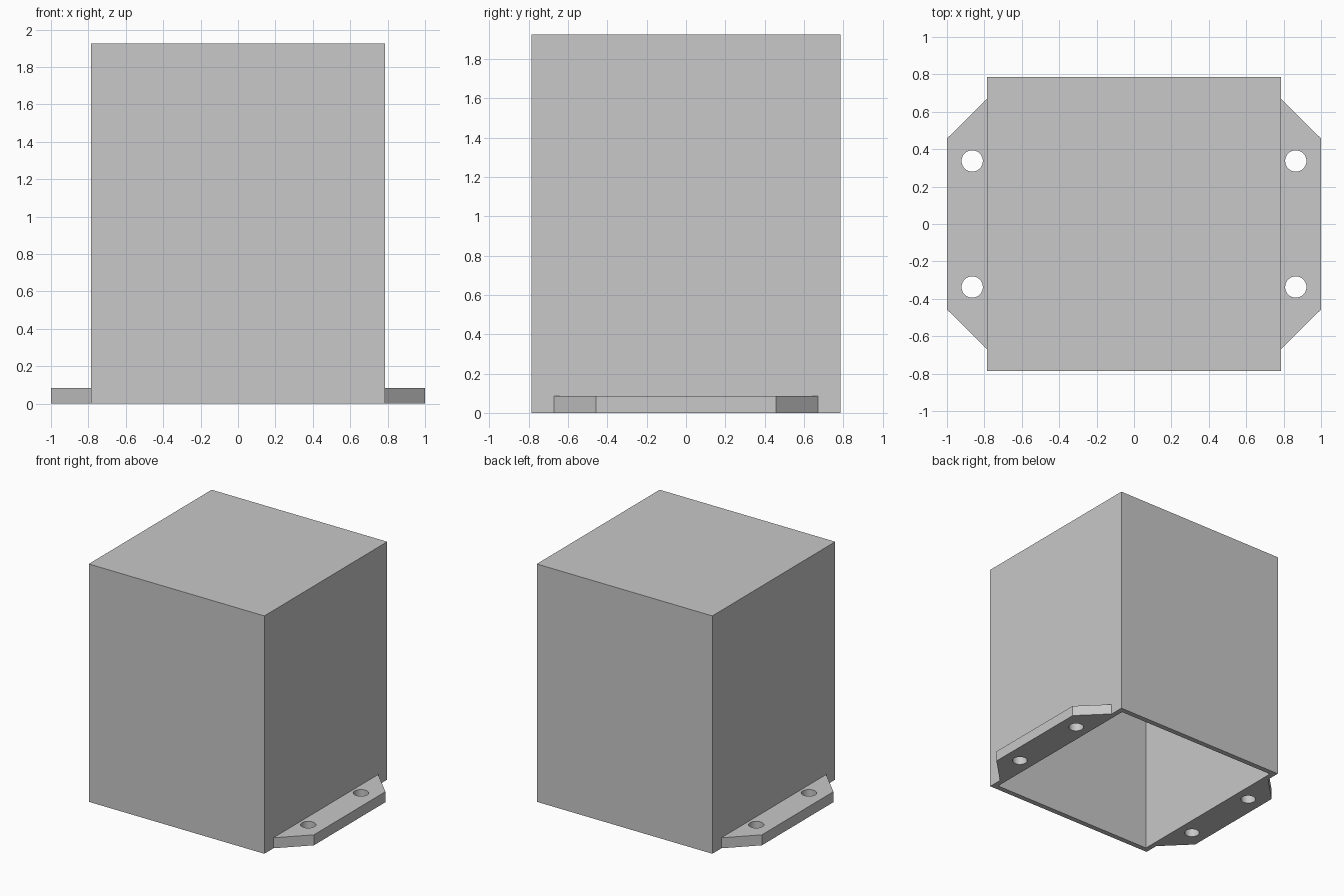
import bpy
import bmesh
import math

cube = bpy.data.objects.get("Cube")
if cube:
    bpy.data.objects.remove(cube, do_unlink=True)

HALF = 0.786      # half width of the housing
HEIGHT = 1.925
WALL = 0.043
FLANGE = 0.085    # flange thickness
HOLE_X, HOLE_Y, HOLE_R = 0.865, 0.337, 0.057

grey = bpy.data.materials.new("light_grey")
grey.use_nodes = True
colour = (0.58, 0.58, 0.58, 1)
grey.diffuse_color = colour
grey.node_tree.nodes["Principled BSDF"].inputs["Base Color"].default_value = colour


def make_object(name, bm):
    bmesh.ops.recalc_face_normals(bm, faces=bm.faces[:])
    mesh = bpy.data.meshes.new(name)
    bm.to_mesh(mesh)
    bm.free()
    mesh.materials.append(grey)
    obj = bpy.data.objects.new(name, mesh)
    bpy.context.collection.objects.link(obj)
    return obj


def add_loop(bm, points):
    verts = [bm.verts.new((x, y, 0)) for x, y in points]
    return [bm.edges.new((v, verts[i - 1])) for i, v in enumerate(verts)]


def circle(cx, cy, r, steps=32):
    angles = [2 * math.pi * i / steps for i in range(steps)]
    return [(cx + r * math.cos(a), cy + r * math.sin(a)) for a in angles]


# Hollow housing, open underneath
bm = bmesh.new()
bmesh.ops.create_cube(bm, size=1)
for v in bm.verts:
    v.co = (v.co.x * 2 * HALF, v.co.y * 2 * HALF, (v.co.z + 0.5) * HEIGHT)
bottom = min(bm.faces, key=lambda f: f.calc_center_median().z)
bmesh.ops.delete(bm, geom=[bottom], context='FACES_ONLY')
housing = make_object("housing", bm)
shell = housing.modifiers.new("wall", 'SOLIDIFY')
shell.thickness = WALL
shell.offset = -1
shell.use_even_offset = True

# Mounting flanges with chamfered corners and two screw holes each
for name, side in (("left_flange", 1), ("right_flange", -1)):
    bm = bmesh.new()
    outline = [(HALF, -0.67), (1, -0.457), (1, 0.457), (HALF, 0.67)]
    edges = add_loop(bm, [(side * x, y) for x, y in outline])
    for y in (-HOLE_Y, HOLE_Y):
        edges += add_loop(bm, circle(side * HOLE_X, y, HOLE_R))
    bmesh.ops.triangle_fill(bm, edges=edges, use_beauty=True, normal=(0, 0, 1))
    top = bmesh.ops.extrude_face_region(bm, geom=bm.faces[:], use_keep_orig=True)
    moved = [g for g in top["geom"] if isinstance(g, bmesh.types.BMVert)]
    bmesh.ops.translate(bm, verts=moved, vec=(0, 0, FLANGE))
    flange = make_object(name, bm)
    bpy.ops.object.select_all(action='DESELECT')
    flange.select_set(True)
    bpy.context.view_layer.objects.active = flange
    bpy.ops.object.shade_smooth_by_angle(angle=math.radians(30))
